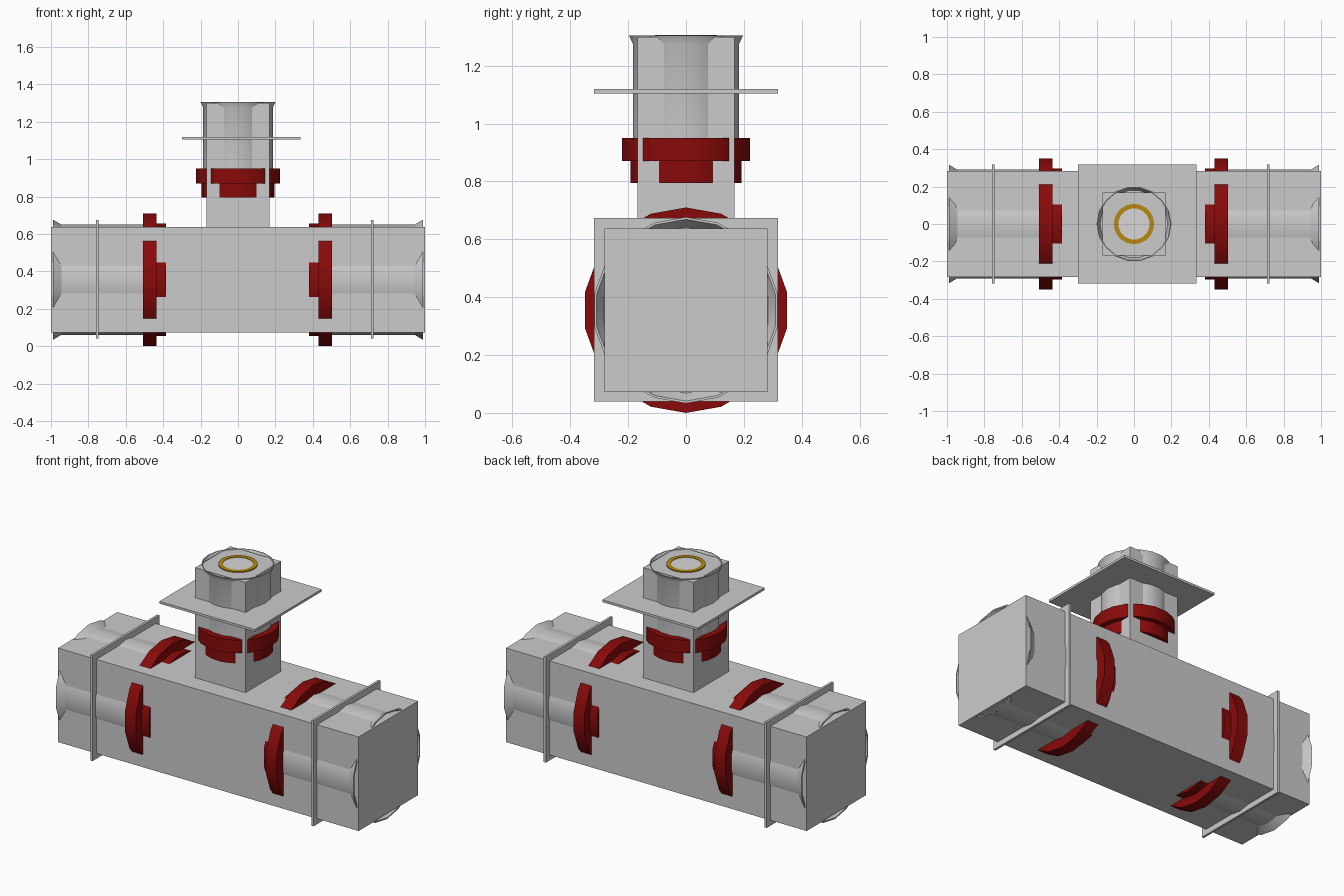
import bpy, bmesh, math
from mathutils import Matrix

if "Cube" in bpy.data.objects:
    bpy.data.objects.remove(bpy.data.objects["Cube"])


def material(name, rgb):
    m = bpy.data.materials.new(name)
    m.diffuse_color = (*rgb, 1)
    m.use_nodes = True
    m.node_tree.nodes["Principled BSDF"].inputs["Base Color"].default_value = m.diffuse_color
    return m


GREY = material("grey metal", (0.60, 0.60, 0.60))
LIGHT = material("light grey", (0.68, 0.68, 0.68))
RED = material("dark red", (0.25, 0.003, 0.003))
GOLD = material("gold", (0.48, 0.25, 0.005))
CZ = 0.355  # height of the long pipe's axis


def finish(bm, name, mat):
    bmesh.ops.recalc_face_normals(bm, faces=bm.faces)
    me = bpy.data.meshes.new(name)
    bm.to_mesh(me)
    bm.free()
    me.materials.append(mat)
    ob = bpy.data.objects.new(name, me)
    bpy.context.collection.objects.link(ob)
    return ob


def box(name, centre, size, mat):
    bm = bmesh.new()
    bmesh.ops.create_cube(bm, size=1, matrix=Matrix.Translation(centre) @ Matrix.Diagonal((*size, 1)))
    return finish(bm, name, mat)


def lathe(name, profile, place, mat, sides=18):
    """Turn a closed (radius, height) outline around z, then place it."""
    bm = bmesh.new()
    rings = []
    for i in range(sides):
        a = 2 * math.pi * i / sides
        rings.append([bm.verts.new((r * math.cos(a), r * math.sin(a), h)) for r, h in profile])
    n = len(profile)
    for i in range(sides):
        p, q = rings[i], rings[(i + 1) % sides]
        for j in range(n):
            k = (j + 1) % n
            bm.faces.new((p[j], q[j], q[k], p[k]))
    bmesh.ops.remove_doubles(bm, verts=bm.verts, dist=1e-5)
    bmesh.ops.dissolve_degenerate(bm, edges=bm.edges, dist=1e-5)
    bm.transform(place)
    ob = finish(bm, name, mat)
    for f in ob.data.polygons:
        f.use_smooth = True
    ob.data.set_sharp_from_angle(angle=math.radians(30))
    return ob


def flared_pipe(r, lip, start, bend, end, wall):
    """Pipe outline with a hollow flared mouth."""
    return [(0, start), (r, start), (r, bend), (lip, end),
            (lip - wall, end), (r - wall, bend), (0, bend)]


def collar(r_big, r_small, start, step, end):
    """Stepped collar outline."""
    return [(0, start), (r_small, start), (r_small, step), (r_big, step), (r_big, end), (0, end)]


# Square housings
box("long_housing", (0, 0, CZ), (2, 0.565, 0.565), GREY)
box("upright_housing", (0, 0, 0.965), (0.335, 0.335, 0.67), GREY)

# Horizontal arms: pipe, collar and square flange on each side
for side, label, shift, plate_x in ((-1, "left", 0.005, -0.752), (1, "right", 0, 0.717)):
    place = Matrix.Translation((0, 0, CZ)) @ Matrix.Rotation(side * math.pi / 2, 4, 'Y')
    lathe(label + "_pipe", flared_pipe(0.295, 0.322, 0.45, 0.945, 0.99, 0.008), place, GREY)
    lathe(label + "_collar", collar(0.355, 0.302, 0.38 + shift, 0.43 + shift, 0.502 + shift), place, RED)
    box(label + "_flange", (plate_x, 0, CZ + 0.002), (0.014, 0.635, 0.635), GREY)

# Upright arm
up = Matrix.Identity(4)
lathe("upright_pipe", flared_pipe(0.186, 0.200, 0.90, 1.275, 1.304, 0.005), up, GREY)
lathe("upright_collar", collar(0.225, 0.195, 0.795, 0.87, 0.95), up, RED)
box("upright_flange", (0.017, 0, 1.112), (0.635, 0.635, 0.014), GREY)

# Ring and disc on the top face
lathe("top_ring", [(0.083, 1.298), (0.107, 1.298), (0.107, 1.306), (0.083, 1.306)], up, GOLD, 36)
lathe("top_disc", [(0, 1.298), (0.083, 1.298), (0.083, 1.303), (0, 1.303)], up, LIGHT, 36)
